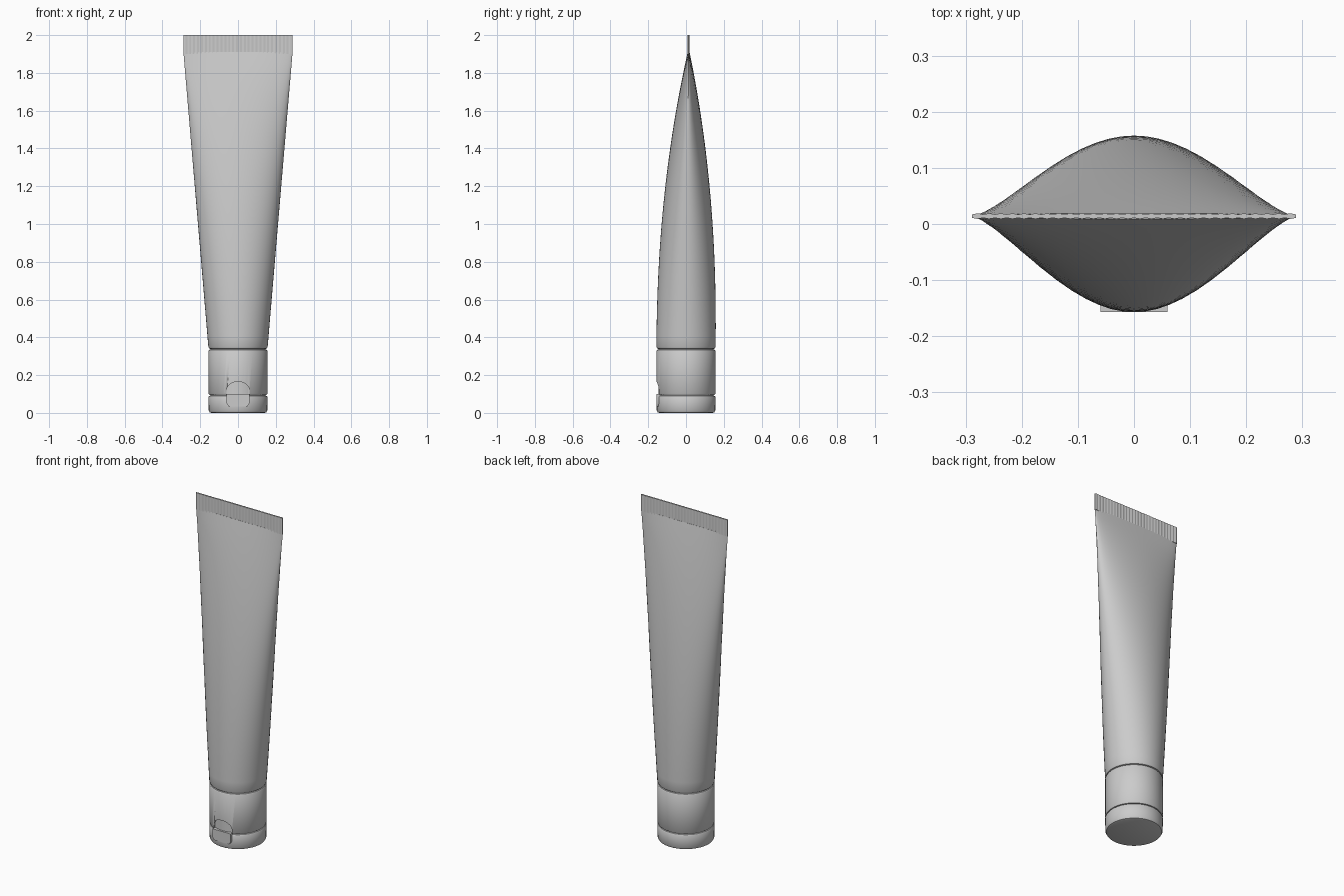
import bpy, bmesh, math

old = bpy.data.objects.get("Cube")
if old:
    bpy.data.objects.remove(old, do_unlink=True)

grey = bpy.data.materials.new("light grey plastic")
grey.use_nodes = True
colour = (0.6, 0.6, 0.6, 1)
grey.diffuse_color = colour
grey.node_tree.nodes["Principled BSDF"].inputs["Base Color"].default_value = colour


def finish(name, bm, angle=35):
    bmesh.ops.recalc_face_normals(bm, faces=bm.faces)
    mesh = bpy.data.meshes.new(name)
    bm.to_mesh(mesh)
    bm.free()
    mesh.materials.append(grey)
    ob = bpy.data.objects.new(name, mesh)
    bpy.context.collection.objects.link(ob)
    bpy.ops.object.select_all(action='DESELECT')
    ob.select_set(True)
    bpy.context.view_layer.objects.active = ob
    bpy.ops.object.shade_smooth_by_angle(angle=math.radians(angle))
    return ob


def loft(name, rings, angle=35):
    """Join equal closed loops of points and cap both ends."""
    bm = bmesh.new()
    loops = [[bm.verts.new(p) for p in ring] for ring in rings]
    n = len(loops[0])
    for a, b in zip(loops, loops[1:]):
        for i in range(n):
            j = (i + 1) % n
            bm.faces.new((a[i], a[j], b[j], b[i]))
    bm.faces.new(loops[0])
    bm.faces.new(loops[-1])
    return finish(name, bm, angle)


def oval(rx, ry, z, y=0, n=48):
    angles = [2 * math.pi * i / n for i in range(n)]
    return [(rx * math.cos(a), y + ry * math.sin(a), z) for a in angles]


def turned(name, profile):
    return loft(name, [oval(r, r, z) for r, z in profile])


def prism(name, outline, y0, y1):
    """Extrude an x, z outline along y."""
    return loft(name, [[(x, y, z) for x, z in outline] for y in (y0, y1)])


# Squeeze tube: round at the shoulder, flattening to the seam
BOTTOM, SEAM, TOP = 0.35, 1.91, 2.0
SEAM_Y = 0.014
rings = [oval(0.145, 0.145, 0.338), oval(0.153, 0.153, 0.341)]
steps = 28
for k in range(steps + 1):
    t = k / steps
    rx = 0.157 + 0.132 * t
    ry = 0.152 * (1 - t ** 2.2) + 0.005
    rings.append(oval(rx, ry, BOTTOM + (SEAM - BOTTOM) * t, SEAM_Y * t))
loft("tube_body", rings)

# Crimped seal with fine vertical ribs
ribs, half = 56, 0.289
xs = [half * (2 * i / ribs - 1) for i in range(ribs + 1)]
depth = [0.003 + 0.002 * (i % 2) for i in range(ribs + 1)]
front = [(x, SEAM_Y - d) for x, d in zip(xs, depth)]
back = [(x, SEAM_Y + d) for x, d in zip(xs, depth)]
outline = front + back[::-1]
loft("crimped_seal", [[(x, y, z) for x, y in outline] for z in (SEAM - 0.01, TOP)], 20)

# Cap collar and flip lid with soft rims
collar = turned("cap_collar", [(0.145, 0.094), (0.152, 0.096), (0.156, 0.102),
                               (0.156, 0.328), (0.152, 0.334), (0.145, 0.336)])
turned("flip_lid", [(0.142, 0), (0.15, 0.003), (0.155, 0.012),
                    (0.156, 0.084), (0.152, 0.09), (0.145, 0.092)])
turned("cap_core", [(0.146, 0.08), (0.146, 0.345)])

# Arched thumb recess in the collar
arch = [(-0.06, 0.07), (0.06, 0.07)]
arch += [(0.06 * math.cos(a), 0.12 + 0.045 * math.sin(a))
         for a in (math.pi * i / 16 for i in range(17))]
cutter = prism("recess_cutter", arch, -0.2, -0.135)
cutter.hide_render = True
cutter.hide_viewport = True
cut = collar.modifiers.new("thumb recess", 'BOOLEAN')
cut.operation = 'DIFFERENCE'
cut.object = cutter
cut.solver = 'EXACT'

# Flat opening tab on the lid
tab = prism("lid_tab", [(-0.06, 0.05), (-0.05, 0.035), (0.05, 0.035),
                        (0.06, 0.05), (0.06, 0.1), (-0.06, 0.1)], -0.157, -0.13)
